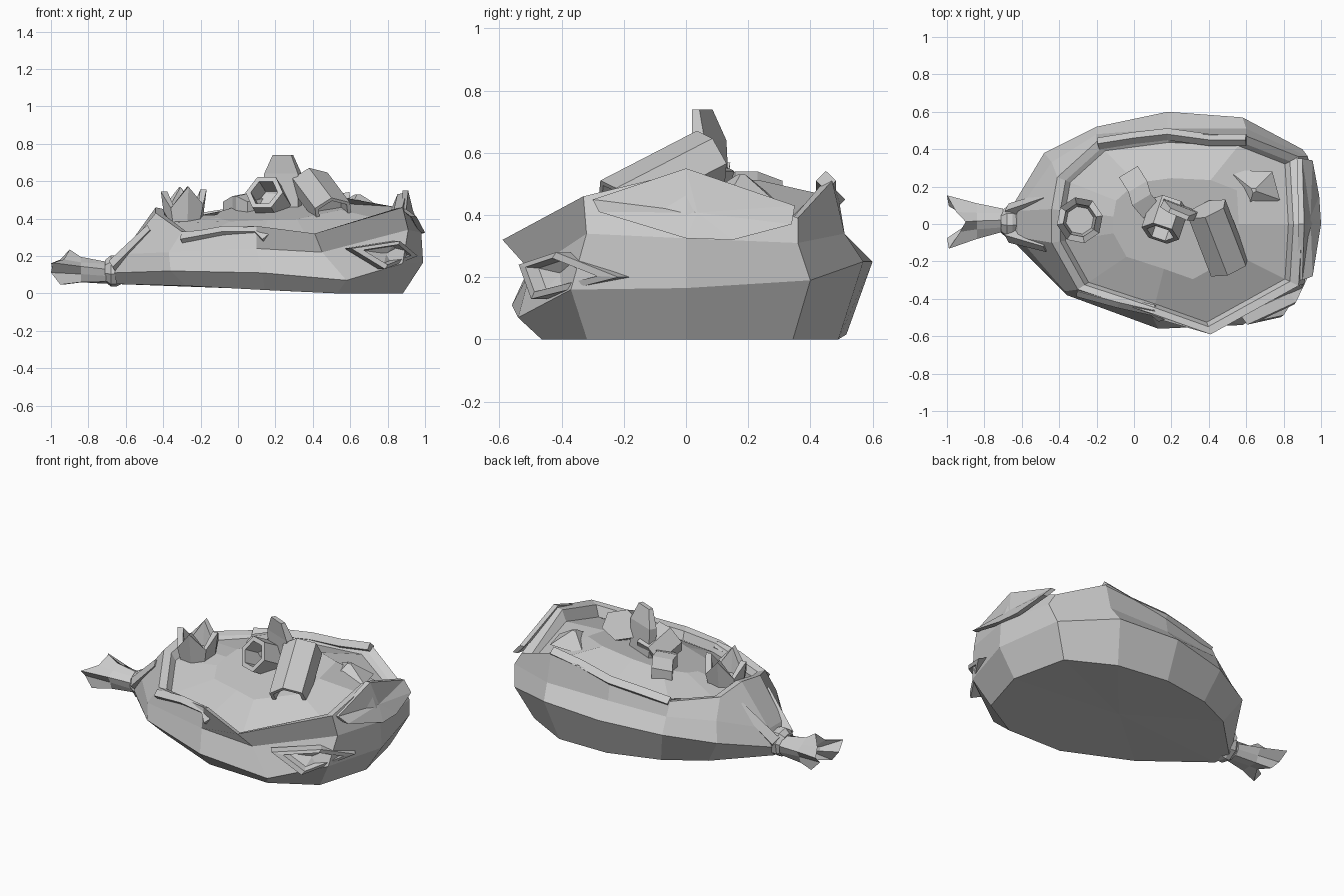
import bpy, bmesh, math
from mathutils import Vector as V

if "Cube" in bpy.data.objects:
    bpy.data.objects.remove(bpy.data.objects["Cube"])


def make(name, rings):
    """Loft a list of equal-length closed rings into a capped, flat-shaded object."""
    bm = bmesh.new()
    vs = [[bm.verts.new(p) for p in r] for r in rings]
    n = len(vs[0])
    for a, b in zip(vs, vs[1:]):
        for i in range(n):
            j = (i + 1) % n
            bm.faces.new((a[i], a[j], b[j], b[i]))
    for ring in (vs[0], vs[-1]):
        c = bm.verts.new(sum((v.co for v in ring), V()) / n)
        for i in range(n):
            bm.faces.new((ring[i], ring[(i + 1) % n], c))
    bmesh.ops.recalc_face_normals(bm, faces=bm.faces)
    me = bpy.data.meshes.new(name)
    bm.to_mesh(me)
    bm.free()
    ob = bpy.data.objects.new(name, me)
    bpy.context.collection.objects.link(ob)
    return ob


def circle(c, axis, r, n, turn=0, flat=1.0, star=1.0):
    """Ring of n points around an axis; star scales every other point."""
    axis = V(axis).normalized()
    u = V((0, 0, 1)).cross(axis).normalized()
    w = axis.cross(u)
    out = []
    for i in range(n):
        a = turn + 2 * math.pi * i / n
        k = r * (star if i % 2 else 1)
        out.append(V(c) + u * k * math.cos(a) + w * k * flat * math.sin(a))
    return out


def cup(name, a, b, r, n, wall=0.75, depth=0.8, turn=0, flat=1.0):
    """Hollow tube open at a, closed at b."""
    a, b = V(a), V(b)
    ax = b - a
    spec = ((1, 1), (0, 1), (0, wall), (depth, wall))
    return make(name, [circle(a + ax * t, ax, r * k, n, turn, flat) for t, k in spec])


def scaled(ring, s, zf, centre=(0.22, 0)):
    return [V((centre[0] + (p[0] - centre[0]) * s, centre[1] + (p[1] - centre[1]) * s, zf(p))) for p in ring]


# bag body: widest ring, shoulder under the rim, torn rim
wide = [(.99, 0, .165), (.9, .4, .19), (.58, .57, .25), (.18, .6, .25),
        (-.2, .52, .23), (-.48, .38, .2), (-.66, .08, .11), (-.66, -.08, .11),
        (-.36, -.38, .12), (.13, -.56, .11), (.58, -.54, .07), (.88, -.37, .16)]
shoulder = [(.98, 0, .325), (.93, .36, .31), (.6, .51, .34), (.18, .51, .34),
            (-.2, .48, .33), (-.44, .33, .31), (-.62, .07, .21), (-.62, -.07, .21),
            (-.37, -.36, .22), (.1, -.5, .24), (.45, -.5, .22), (.91, -.32, .34)]
rim = [(.9, 0, .54), (.88, .36, .39), (.6, .47, .51), (.18, .49, .46),
       (-.2, .44, .41), (-.41, .25, .42), (-.44, .08, .46), (-.44, -.1, .43),
       (-.3, -.35, .33), (.1, -.48, .36), (.41, -.59, .32), (.88, -.33, .46)]
bottom = scaled(wide, .86, lambda p: max(0, .024 - .045 * p[0]))
bottom[6], bottom[7] = V((-.65, .06, .05)), V((-.65, -.06, .05))
inner = scaled(rim, .93, lambda p: p[2] - .01)
fill = scaled(rim, .89, lambda p: p[2] * .75 + .06 + .06 * p[1])
mound = scaled(rim, .5, lambda p: .435 + .1 * p[1] + .05 * p[0])
make("bag", [bottom, wide, shoulder, rim, inner, fill, mound])

# torn flap folding down over the right end
flap = [(.9, -.3, .45), (.91, 0, .55), (.9, .35, .43), (.955, .34, .37),
        (.99, .15, .32), (1.0, 0, .325), (.955, -.28, .41)]
make("end_flap", [[(x - .03, y, z) for x, y, z in flap], flap])

# tied neck and pleated tail
make("neck_tie", [circle((x, .01, .12), (1, 0, 0), r, 8, .2)
                  for x, r in ((-.62, .07), (-.65, .085), (-.68, .085), (-.71, .06))])
tail = [circle((-.7, .02, .11), (1, 0, 0), .065, 10, .3, .9),
        circle((-.84, .015, .12), (1, 0, 0), .1, 10, .3, .75, .75),
        circle((-.95, .01, .13), (1, 0, 0), .15, 10, .3, .7, .6)]
for i, p in enumerate(tail[2]):
    p.x += (-.05, 0, .05, .02, -.04)[i % 5]
tail.append([V((-.86, .02, .12)).lerp(p, .35) for p in tail[2]])
for r in tail:
    for p in r:
        p.z = max(p.z, .047)
make("bag_tail", tail)

# pleats running from the knot to the bag
for y in (-.06, .07):
    make("pleat", [circle((-.67, y, .14), (1, 0, .6), .04, 4),
                   circle((-.47, y * 2, .34), (1, 0, .6), .03, 4)])

# torn pocket wrapping the front right corner
slit = [V(p) for p in ((.6, -.53, .24), (.86, -.41, .28), (.955, -.21, .2), (.78, -.49, .13))]
mid = sum(slit, V()) / 4
n = V((.6, -.8, 0)).normalized()
make("side_tear", [[mid + (p - mid) * s + n * d for p in slit]
                   for s, d in ((1, -.05), (1, .01), (.72, .025), (.6, -.01))])


# raised folds along the back and front of the rim
def fold(name, pts, r):
    make(name, [circle(p, V(pts[min(i + 1, len(pts) - 1)]) - V(pts[max(i - 1, 0)]), r, 4)
                for i, p in enumerate(pts)])


fold("back_fold", [(-.19, .43, .4), (0, .46, .43), (.18, .48, .45), (.4, .45, .48), (.6, .45, .51)], .032)
fold("front_fold", [(-.3, -.36, .29), (-.08, -.42, .33), (.1, -.46, .33), (.15, -.5, .29)], .03)

# jagged open can
can = [circle((-.29, .02, z), (-.05, 0, 1), r, 8, .2) for z, r in
       ((.36, .1), (.5, .125), (.5, .09), (.42, .075))]
for i in range(8):
    dz = (.07, -.03, .05, -.04)[i % 4]
    can[1][i].z += dz
    can[2][i].z += dz
make("jagged_can", can)

# carton, hexagonal cup, standing scrap
cup("carton", (.51, -.23, .43), (.39, .08, .59), .115, 6, .8, .3, .3, .8)
cup("hex_cup", (.14, -.05, .54), (.19, .1, .46), .105, 6, .72, .7)
scrap = [(.14, .1), (.32, .03), (.34, .07), (.16, .14)]
make("standing_scrap", [[(x, y, .44) for x, y in scrap],
                        [(x, y - .01, .64) for x, y in scrap],
                        [(.24 + (x - .24) * .55, .055 + (y - .09) * .6, .74) for x, y in scrap]])

# bent strip
strip = [(-.03, .28, .5), (.02, .2, .53), (.04, .13, .53), (.1, .06, .5)]
make("bent_strip", [[(x - .05, y - .03, z - .1), (x - .05, y - .03, z - .01),
                     (x + .05, y + .03, z + .01), (x + .05, y + .03, z - .1)]
                    for x, y, z in strip])

# shallow bulge poking through the filling
lump = [(.5, .29), (.74, .28), (.78, .13), (.6, .04)]
make("bulge", [[(x, y, .45) for x, y in lump],
               [(.64 + (x - .64) * .1, .18 + (y - .18) * .1, .53) for x, y in lump]])
